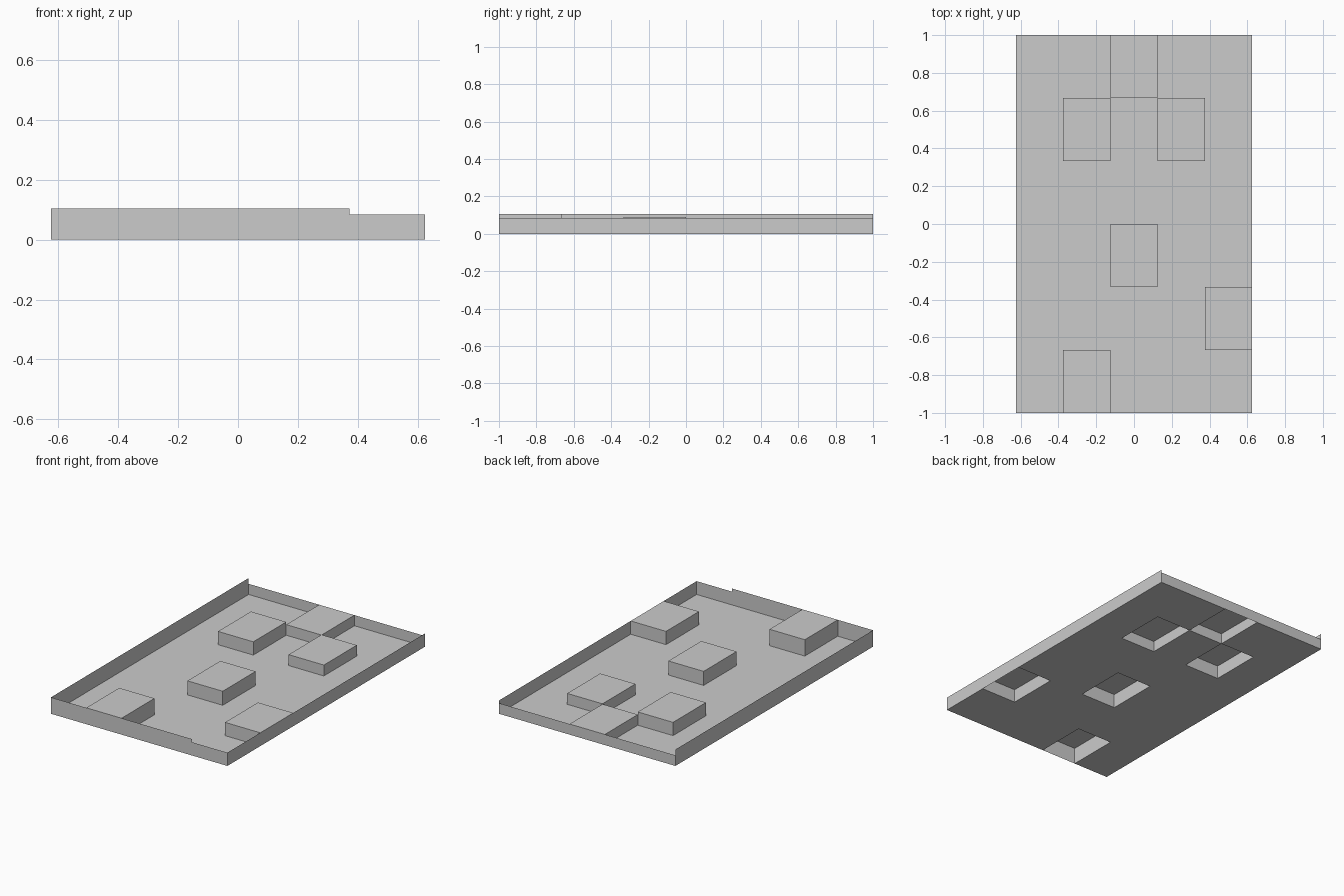
import bpy, bmesh

if "Cube" in bpy.data.objects:
    bpy.data.objects.remove(bpy.data.objects["Cube"])

X0, Y0, CW, CD = -0.625, -1.0, 0.25, 1 / 3
NX, NY = 5, 6
# raised blocks: (column, row) -> height
BLOCKS = {(1, 0): 0.105, (4, 1): 0.085, (2, 2): 0.09,
          (1, 4): 0.085, (3, 4): 0.07, (2, 5): 0.068}


def make_object(name, quads):
    bm = bmesh.new()
    for q in quads:
        bm.faces.new([bm.verts.new(p) for p in q])
    bmesh.ops.remove_doubles(bm, verts=bm.verts, dist=1e-5)
    mesh = bpy.data.meshes.new(name)
    bm.to_mesh(mesh)
    bm.free()
    obj = bpy.data.objects.new(name, mesh)
    bpy.context.collection.objects.link(obj)


def upright(a, b, h):
    return [(*a, 0), (*b, 0), (*b, h), (*a, h)]


def corners(i, j):
    x, y = X0 + i * CW, Y0 + j * CD
    return [(x, y), (x + CW, y), (x + CW, y + CD), (x, y + CD)]


# floor sheet, left open under the raised blocks
make_object("floor", [[(*p, 0) for p in corners(i, j)]
                      for i in range(NX) for j in range(NY) if (i, j) not in BLOCKS])

# hollow raised blocks; sides on the rim are closed by the rim walls
for n, ((i, j), h) in enumerate(BLOCKS.items(), 1):
    c = corners(i, j)
    quads = [[(*p, h) for p in c]]
    on_rim = [j == 0, i == NX - 1, j == NY - 1, i == 0]
    for k in range(4):
        if not on_rim[k]:
            quads.append(upright(c[k], c[(k + 1) % 4], h))
    make_object(f"raised_block_{n}", quads)

# thin rim walls
X1, Y1, STEP = -X0, -Y0, 0.373
make_object("front_wall", [upright((X0, Y0), (STEP, Y0), 0.105),
                           upright((STEP, Y0), (X1, Y0), 0.085)])
make_object("right_wall", [upright((X1, Y0), (X1, Y1), 0.085)])
make_object("back_wall", [upright((X1, Y1), (X0, Y1), 0.068)])
make_object("left_wall", [upright((X0, Y1), (X0, Y0), 0.105)])
